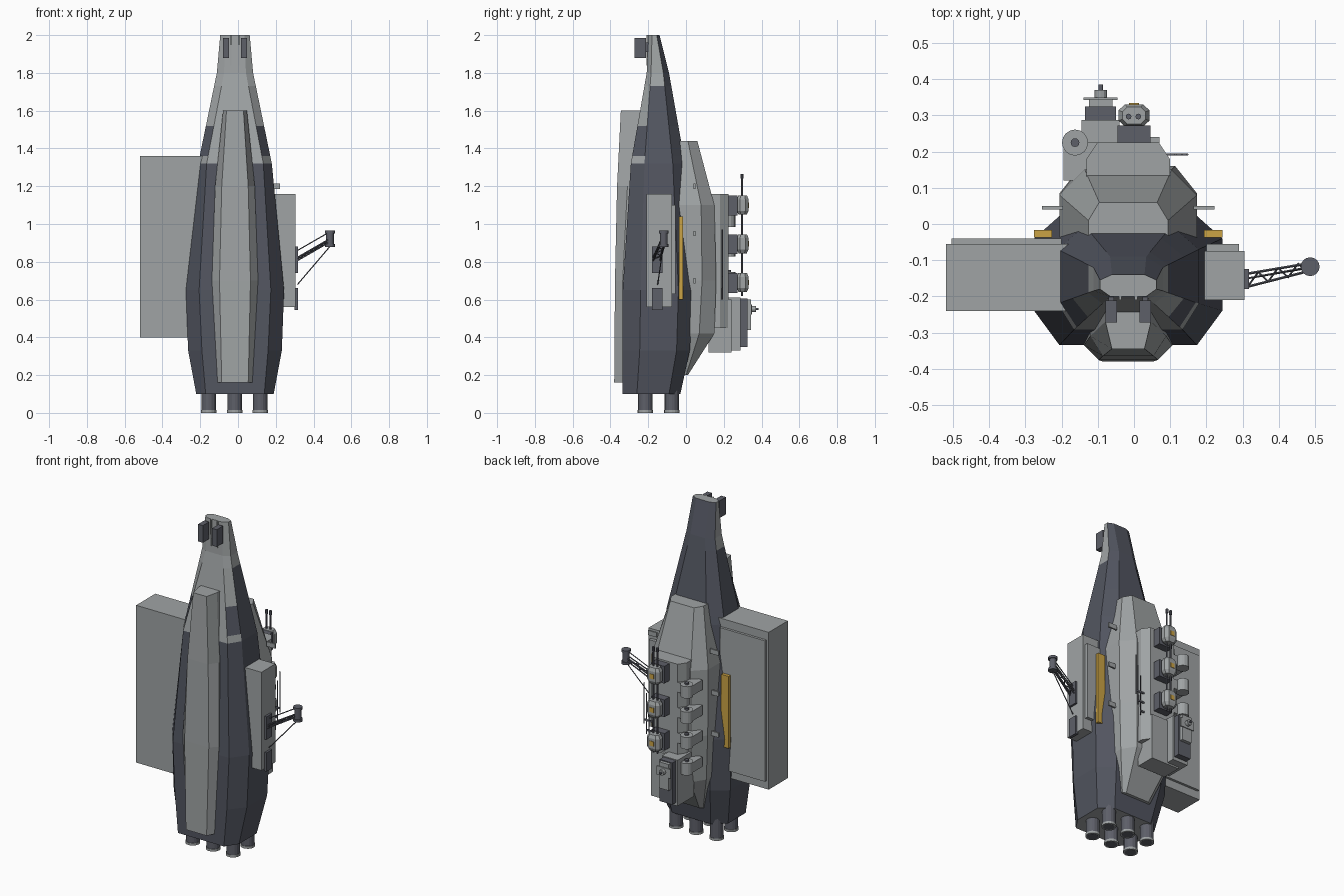
import bpy, bmesh, math
from mathutils import Vector

if "Cube" in bpy.data.objects:
    bpy.data.objects.remove(bpy.data.objects["Cube"])

CX = -0.016  # centre line of the ship


def material(name, rgb):
    m = bpy.data.materials.new(name)
    m.diffuse_color = (*rgb, 1)
    m.use_nodes = True
    m.node_tree.nodes["Principled BSDF"].inputs["Base Color"].default_value = m.diffuse_color
    return m


LIGHT = material("light grey", (0.35, 0.37, 0.375))
DARK = material("dark hull grey", (0.085, 0.092, 0.118))
METAL = material("dark metal", (0.11, 0.115, 0.14))
GOLD = material("gold", (0.60, 0.37, 0.06))


def finish(name, bm, *mats):
    bmesh.ops.recalc_face_normals(bm, faces=bm.faces)
    me = bpy.data.meshes.new(name)
    bm.to_mesh(me)
    bm.free()
    for m in mats:
        me.materials.append(m)
    ob = bpy.data.objects.new(name, me)
    bpy.context.collection.objects.link(ob)
    return ob


def box(name, x, y, z, mat):
    bm = bmesh.new()
    bmesh.ops.create_cube(bm, size=1)
    for v in bm.verts:
        v.co = [(a + b) / 2 + c * (b - a) for c, (a, b) in zip(v.co, (x, y, z))]
    return finish(name, bm, mat)


def rod(name, a, b, r1, mat, r2=None, sides=12):
    a, b = Vector(a), Vector(b)
    bm = bmesh.new()
    bmesh.ops.create_cone(bm, cap_ends=True, segments=sides, radius1=r1,
                          radius2=r1 if r2 is None else r2, depth=(b - a).length)
    rot = (b - a).to_track_quat('Z', 'Y')
    for v in bm.verts:
        v.co = rot @ v.co + (a + b) / 2
    return finish(name, bm, mat)


def loft(name, rings, mats, rule=None):
    """Skin a stack of rings; rule(side, z) picks the material slot."""
    bm = bmesh.new()
    rows = [[bm.verts.new(p) for p in ring] for ring in rings]
    n = len(rows[0])
    for lo, hi in zip(rows, rows[1:]):
        for i in range(n):
            j = (i + 1) % n
            f = bm.faces.new((lo[i], lo[j], hi[j], hi[i]))
            if rule:
                f.material_index = rule(i, (lo[0].co.z + hi[0].co.z) / 2)
    bm.faces.new(rows[0])
    bm.faces.new(rows[-1])
    return finish(name, bm, *mats)


def octagon(z, ho, hf, hb, yf, ysf, ysb, yb):
    right = [(hf, yf), (ho, ysf), (ho, ysb), (hb, yb)]
    pts = right + [(-x, y) for x, y in reversed(right)]
    return [(CX + x, y, z) for x, y in pts]


# Main hull: octagonal stations from stern (bottom) to nose (top)
stations = [
    (0.10, .205, .155, .13, -.335, -.26, -.09, -.03),
    (0.33, .248, .175, .16, -.335, -.245, -.05, .02),
    (0.65, .26, .19, .17, -.335, -.24, -.04, .04),
    (1.32, .195, .15, .12, -.292, -.22, -.07, -.005),
    (1.80, .096, .058, .05, -.208, -.185, -.12, -.09),
    (2.00, .078, .05, .045, -.200, -.18, -.155, -.14),
]


def station_at(z):
    for a, b in zip(stations, stations[1:]):
        if a[0] <= z <= b[0]:
            t = (z - a[0]) / (b[0] - a[0])
            return tuple(p + t * (q - p) for p, q in zip(a, b))


def hull_colour(side, z):
    if side in (0, 6):  # front chamfers carry a dark window patch
        return 0 if z > 1.32 and not 1.36 < z < 1.52 else 1
    if side == 7:
        return 0 if z > 1.32 else 1
    if side in (1, 5):
        return 0 if z > 1.73 else 1
    return 1


levels = sorted([s[0] for s in stations] + [1.36, 1.52, 1.73])
loft("hull", [octagon(*station_at(z)) for z in levels], (LIGHT, DARK), hull_colour)

# Raised front keel
keel = [(.16, .092, .07, -.38, -.335), (.70, .122, .082, -.376, -.335),
        (1.20, .105, .07, -.365, -.31), (1.60, .063, .045, -.345, -.27)]
loft("front_keel", [[(CX + x, y, z) for x, y in
     ((-a, -.19), (-a, ys), (-b, yf), (b, yf), (a, ys), (a, -.19))]
    for z, a, b, yf, ys in keel], (LIGHT,))

# Rear superstructure, two tiers
tier = [(.20, .10, .08, 0, .01), (.42, .17, .12, .07, .15), (.70, .19, .13, .085, .16),
        (1.10, .19, .12, .08, .15), (1.44, .11, .08, .01, .06)]
loft("rear_superstructure", [[(CX + x, y, z) for x, y in
     ((-a, -.05), (a, -.05), (a, ys), (b, yb), (-b, yb), (-a, ys))]
    for z, a, b, ys, yb in tier], (LIGHT,))
loft("upper_deck", [[(CX + x, y, z) for x, y in
     ((-.115, .10), (.115, .10), (.115, .18), (.085, .225), (-.085, .225), (-.115, .18))]
    for z in (.45, 1.16)], (LIGHT,))

# Engines, two rows of three
for x in (-.155, -.017, .118):
    for y in (-.215, -.075):
        rod("engine", (x, y, .012), (x, y, .16), .038, METAL, sides=16)
        rod("engine_rim", (x, y, 0), (x, y, .014), .041, LIGHT, sides=16)
        rod("engine_throat", (x, y, -.0005), (x, y, .003), .032, METAL, sides=16)

# Nose sensors
for s in (-1, 1):
    x = CX + s * .047
    box("nose_sensor", (x - .016, x + .016), (-.272, -.212), (1.88, 1.985), METAL)
    box("sensor_mount", (x - .008, x + .008), (-.215, -.19), (1.91, 1.96), METAL)
    box("nose_rib", (CX + s * .022 - .004, CX + s * .022 + .004), (-.21, -.19), (1.84, 2), LIGHT)

# Large side container and smaller opposite container
box("large_container", (-.52, -.15), (-.24, -.055), (.40, 1.36), LIGHT)
box("large_container_panel", (-.505, -.2), (-.056, -.04), (.45, 1.31), LIGHT)
box("small_container", (.15, .305), (-.21, -.075), (.56, 1.16), LIGHT)
box("small_container_panel", (.2, .29), (-.076, -.055), (.63, 1.10), LIGHT)

# Gold side strips and small fins
for s in (-1, 1):
    xs = sorted((CX + s * .21, CX + s * .26))
    box("gold_strip", xs, (-.037, -.017), (.60, 1.04), GOLD)
    xs = sorted((CX + s * .18, CX + s * .238))
    for z in (.70, .95, 1.2):
        box("side_fin", xs, (.04, .05), (z - .014, z + .014), LIGHT)

# Crane: base blocks, lattice arm, stays and end drum
box("crane_base", (.30, .318), (-.18, -.125), (.74, .88), METAL)
box("crane_winch", (.30, .318), (-.18, -.125), (.545, .66), METAL)
root, tip = Vector((.315, -.155, .815)), Vector((.48, -.12, .91))
for dy in (-.018, .018):
    for dz in (-.008, .008):
        rod("crane_chord", root + Vector((0, dy, dz)), tip + Vector((0, dy * .6, dz)), .004, METAL, sides=6)
for i in range(6):
    s = 1 if i % 2 else -1
    rod("crane_lattice", root.lerp(tip, i / 6) + Vector((0, s * .017, 0)),
        root.lerp(tip, (i + 1) / 6) + Vector((0, -s * .015, 0)), .003, METAL, sides=6)
rod("crane_stay", (.315, -.15, .86), (.48, -.12, .955), .003, METAL, sides=6)
rod("crane_cable", (.315, -.15, .68), (.49, -.12, .885), .003, METAL, sides=6)
rod("crane_drum", (.487, -.118, .885), (.487, -.118, .96), .02, METAL, sides=16)
for z in (.878, .95):
    rod("drum_flange", (.487, -.118, z), (.487, -.118, z + .015), .026, METAL, sides=16)

# Centre turrets on the upper deck
for z in (.69, .895, 1.10):
    box("turret_mount", (-.045, .045), (.2, .272), (z - .055, z + .05), METAL)
    loft("turret", [[(x * k, .30 + y * k, z + h) for x, y in
         ((-.025, -.031), (.025, -.031), (.043, -.014), (.043, .014),
          (.025, .031), (-.025, .031), (-.043, .014), (-.043, -.014))]
        for h, k in ((-.05, .7), (-.03, 1), (.03, 1), (.05, .75))], (LIGHT,))
    box("turret_lens", (-.014, .014), (.328, .334), (z - .014, z + .014), GOLD)
for x in (-.015, .012):
    rod("mast", (x, .297, .62), (x, .297, 1.25), .005, METAL, sides=8)
    rod("mast_tip", (x, .297, 1.24), (x, .297, 1.265), .008, METAL, sides=8)

# Port pods
for z in (.55, .71, .865, 1.02):
    box("pod_mount", (-.195, -.10), (.12, .225), (z - .03, z + .03), LIGHT)
    rod("pod", (-.163, .225, z - .036), (-.163, .225, z + .036), .036, LIGHT, sides=16)
    rod("pod_cap", (-.163, .225, z + .036), (-.163, .225, z + .046), .012, METAL)

# Stepped rear tower
box("tower_base", (-.145, -.04), (.13, .288), (.33, .61), LIGHT)
box("tower_foot", (-.12, .07), (.12, .24), (.32, .60), LIGHT)
box("tower_block", (-.135, -.05), (.286, .325), (.35, .605), METAL)
box("tower_face", (-.125, -.06), (.324, .345), (.44, .60), LIGHT)
box("tower_plate", (-.14, -.045), (.343, .35), (.52, .575), LIGHT)
rod("tower_nozzle", (-.092, .345, .55), (-.092, .37, .55), .017, LIGHT)
rod("tower_tip", (-.092, .368, .55), (-.092, .385, .55), .006, METAL)

# Thin whip aerials beside the upper deck
for x, z in ((.115, .60), (.132, .66), (.148, .72)):
    rod("aerial", (x, .192, z), (x, .192, z + .25), .003, METAL, sides=6)
    box("aerial_bracket", (.08, x), (.189, .195), (z + .02, z + .03), METAL)
